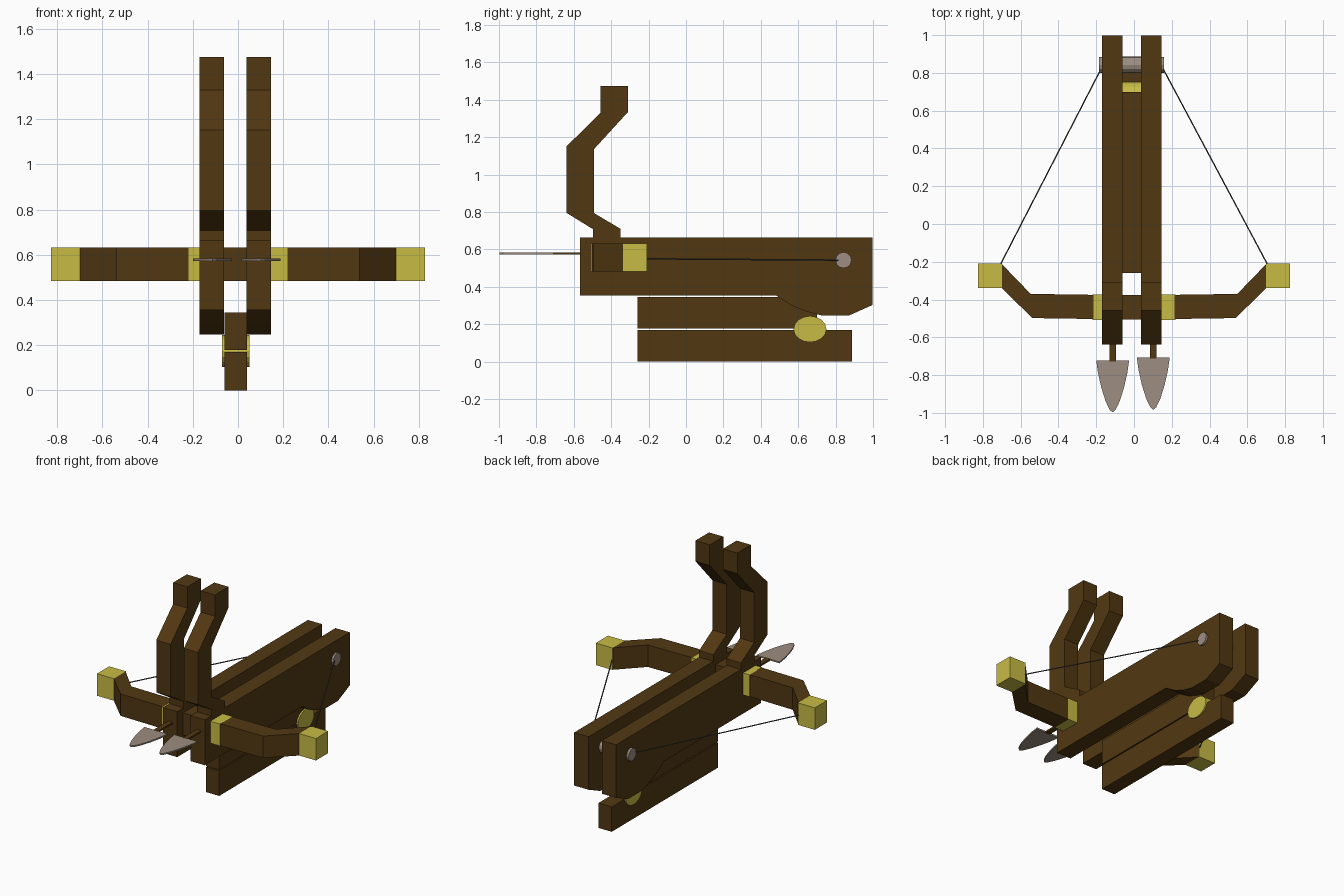
import bpy, bmesh, math
from mathutils import Vector

if "Cube" in bpy.data.objects:
    bpy.data.objects.remove(bpy.data.objects["Cube"])


def material(name, rgb):
    m = bpy.data.materials.new(name)
    m.diffuse_color = (*rgb, 1)
    m.use_nodes = True
    m.node_tree.nodes["Principled BSDF"].inputs["Base Color"].default_value = m.diffuse_color
    return m


WOOD = material("dark wood", (0.085, 0.039, 0.006))
BRASS = material("yellow brass", (0.58, 0.50, 0.06))
STEEL = material("warm grey steel", (0.34, 0.27, 0.22))
CORD = material("dark cord", (0.07, 0.065, 0.06))


def extrude(name, mat, pts, axis, lo, hi):
    """Closed prism: axis X takes (y, z) points, axis Z takes (x, y) points."""
    bm = bmesh.new()

    def at(p, v):
        return (v, p[0], p[1]) if axis == 'X' else (p[0], p[1], v)
    a = [bm.verts.new(at(p, lo)) for p in pts]
    b = [bm.verts.new(at(p, hi)) for p in pts]
    bm.faces.new(a)
    bm.faces.new(b)
    for i in range(len(pts)):
        j = (i + 1) % len(pts)
        bm.faces.new((a[i], a[j], b[j], b[i]))
    bmesh.ops.recalc_face_normals(bm, faces=bm.faces)
    me = bpy.data.meshes.new(name)
    bm.to_mesh(me)
    bm.free()
    me.materials.append(mat)
    ob = bpy.data.objects.new(name, me)
    bpy.context.collection.objects.link(ob)
    return ob


def box(name, mat, x, y, z):
    return extrude(name, mat, [(x[0], y[0]), (x[1], y[0]), (x[1], y[1]), (x[0], y[1])], 'Z', *z)


def oval(cy, cz, ry, rz, n):
    return [(cy + ry * math.cos(2 * math.pi * i / n), cz + rz * math.sin(2 * math.pi * i / n)) for i in range(n)]


def rod(name, mat, p, q, r):
    p, q = Vector(p), Vector(q)
    bpy.ops.mesh.primitive_cylinder_add(vertices=6, radius=r, depth=(q - p).length, location=(p + q) / 2)
    ob = bpy.context.object
    ob.name = name
    ob.rotation_euler = (q - p).to_track_quat('Z', 'Y').to_euler()
    ob.data.materials.append(mat)


# central stock: lower beam and upper block
box("base_beam", WOOD, (-0.06, 0.04), (-0.26, 0.887), (0, 0.17))
box("upper_block", WOOD, (-0.06, 0.04), (-0.26, 0.70), (0.178, 0.345))

# two side rails, upright handles and bolts
rail = [(-0.567, 0.355), (0.48, 0.355), (0.57, 0.298), (0.65, 0.266), (0.73, 0.246), (0.87, 0.246),
        (0.997, 0.303), (0.997, 0.665), (-0.567, 0.665)]
handle = [(-0.497, 0.655), (-0.35, 0.655), (-0.35, 0.71), (-0.493, 0.795), (-0.493, 1.135), (-0.31, 1.335),
          (-0.31, 1.475), (-0.457, 1.475), (-0.457, 1.33), (-0.638, 1.152), (-0.638, 0.795), (-0.497, 0.708)]
half_head = [(0.087, 0.275), (0.078, 0.21), (0.06, 0.13), (0.038, 0.06), (0.016, 0.013)]
for side, x0, x1, xc, tip in (("left", -0.17, -0.062, -0.113, -0.997), ("right", 0.038, 0.146, 0.102, -0.983)):
    extrude(side + "_rail", WOOD, rail, 'X', x0, x1)
    extrude(side + "_handle", WOOD, handle, 'X', x0, x1)
    box(side + "_bolt_shaft", WOOD, (xc - 0.017, xc + 0.017), (tip + 0.27, -0.55), (0.572, 0.584))
    outline = ([(xc + w, tip + h) for w, h in half_head] + [(xc, tip)]
               + [(xc - w, tip + h) for w, h in reversed(half_head)])
    extrude(side + "_bolt_head", STEEL, outline, 'Z', 0.573, 0.583)

# bow: swept-back arms with brass cuffs and tips
Z = (0.483, 0.633)
box("bow_centre", WOOD, (-0.15, 0.13), (-0.505, -0.375), Z)
for side, s in (("left", -1), ("right", 1)):
    arm = [(0.215, -0.503), (0.538, -0.498), (0.70, -0.34), (0.70, -0.212), (0.547, -0.37), (0.215, -0.375)]
    extrude(side + "_bow_arm", WOOD, [(s * x, y) for x, y in arm], 'Z', *Z)
    box(side + "_bow_cuff", BRASS, sorted((s * 0.12, s * 0.22)), (-0.507, -0.372), Z)
    box(side + "_bow_tip", BRASS, sorted((s * 0.70, s * 0.827)), (-0.34, -0.208), Z)
    rod(side + "_bowstring", CORD, (s * 0.71, -0.22, 0.55), (s * 0.165 - 0.01, 0.82, 0.543), 0.004)

# string pin through the rails and the brass trigger pivot
extrude("string_pin", STEEL, oval(0.842, 0.543, 0.043, 0.043, 12), 'X', -0.185, 0.16)
extrude("trigger_pivot", BRASS, oval(0.663, 0.174, 0.088, 0.07, 16), 'X', -0.071, 0.05)
